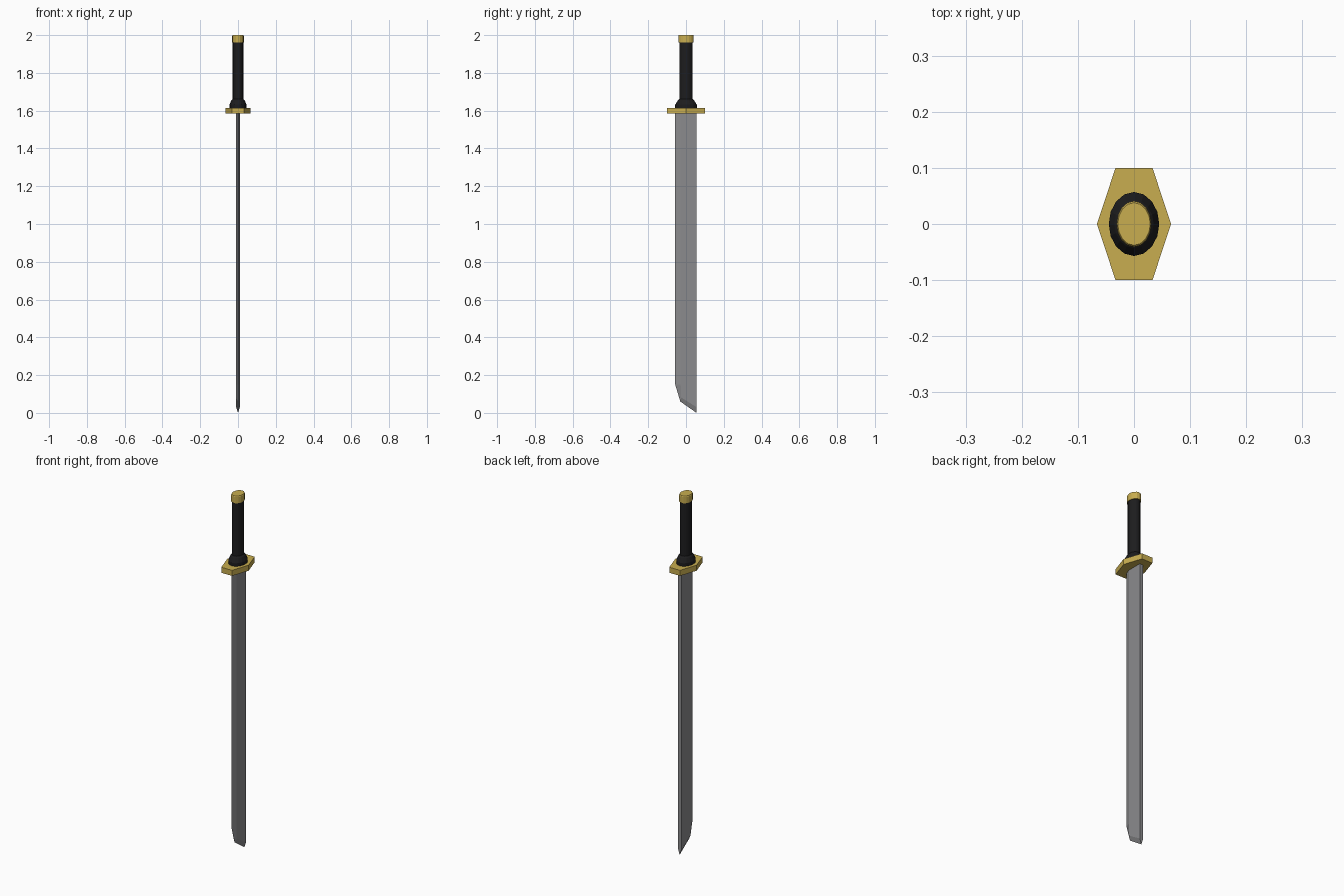
import bpy
import bmesh
from math import cos, sin, tau

if "Cube" in bpy.data.objects:
    bpy.data.objects.remove(bpy.data.objects["Cube"])


def material(name, rgb):
    m = bpy.data.materials.new(name)
    m.diffuse_color = (*rgb, 1)
    m.use_nodes = True
    m.node_tree.nodes["Principled BSDF"].inputs["Base Color"].default_value = m.diffuse_color
    return m


GOLD = material("brass", (0.58, 0.42, 0.08))
BLACK = material("black_wrap", (0.012, 0.012, 0.013))
STEEL = material("steel", (0.26, 0.26, 0.27))


def loft(name, rings, mat):
    """Skin a stack of equal-length vertex rings and cap both ends."""
    bm = bmesh.new()
    loops = [[bm.verts.new(p) for p in ring] for ring in rings]
    n = len(loops[0])
    for a, b in zip(loops, loops[1:]):
        for i in range(n):
            j = (i + 1) % n
            bm.faces.new((a[i], a[j], b[j], b[i]))
    bm.faces.new(loops[0])
    bm.faces.new(loops[-1])
    bmesh.ops.recalc_face_normals(bm, faces=bm.faces)
    mesh = bpy.data.meshes.new(name)
    bm.to_mesh(mesh)
    bm.free()
    mesh.materials.append(mat)
    obj = bpy.data.objects.new(name, mesh)
    bpy.context.collection.objects.link(obj)
    return obj


def oval(rx, ry, z, n=16):
    return [(rx * cos(tau * i / n), ry * sin(tau * i / n), z) for i in range(n)]


# Blade: sharp edge on -y, flat spine on +y, slanted bevelled tip
T = 0.01
TOP = 1.59
edge = [(-0.057, TOP), (-0.057, 0.15), (-0.03, 0.06), (0.056, 0.0)]
ridge = [(-0.028, TOP), (-0.028, 0.15), (-0.026, 0.082), (0.056, 0.03)]
bm = bmesh.new()
e = [bm.verts.new((0, y, z)) for y, z in edge]
spine_top = []
sides = []
for s in (-1, 1):
    r = [bm.verts.new((s * T, y, z)) for y, z in ridge]
    top = bm.verts.new((s * T, 0.056, TOP))
    for i in range(3):
        bm.faces.new((e[i], e[i + 1], r[i + 1], r[i]))
    bm.faces.new((r[0], r[1], r[2], r[3], top))
    sides.append((r, top))
(ra, ta), (rb, tb) = sides
bm.faces.new((ta, ra[3], e[3], rb[3], tb))
bm.faces.new((e[0], ra[0], ta, tb, rb[0]))
bmesh.ops.recalc_face_normals(bm, faces=bm.faces)
mesh = bpy.data.meshes.new("blade")
bm.to_mesh(mesh)
bm.free()
mesh.materials.append(STEEL)
bpy.context.collection.objects.link(bpy.data.objects.new("blade", mesh))

# Six-sided guard
outline = [(0.066, 0), (0.033, 0.1), (-0.033, 0.1),
           (-0.066, 0), (-0.033, -0.1), (0.033, -0.1)]
loft("guard", [[(x, y, z) for x, y in outline] for z in (1.584, 1.615)], GOLD)

# Flared collar and oval grip
loft("collar", [oval(0.045, 0.057, 1.615), oval(0.045, 0.057, 1.632),
                oval(0.035, 0.043, 1.655), oval(0.028, 0.035, 1.662)], BLACK)
loft("grip", [oval(0.028, 0.035, 1.655), oval(0.028, 0.035, 1.965)], BLACK)

# Pommel cap with a slightly softened rim
loft("pommel", [oval(0.031, 0.041, 1.96), oval(0.031, 0.041, 1.995),
                oval(0.029, 0.038, 2.0)], GOLD)
